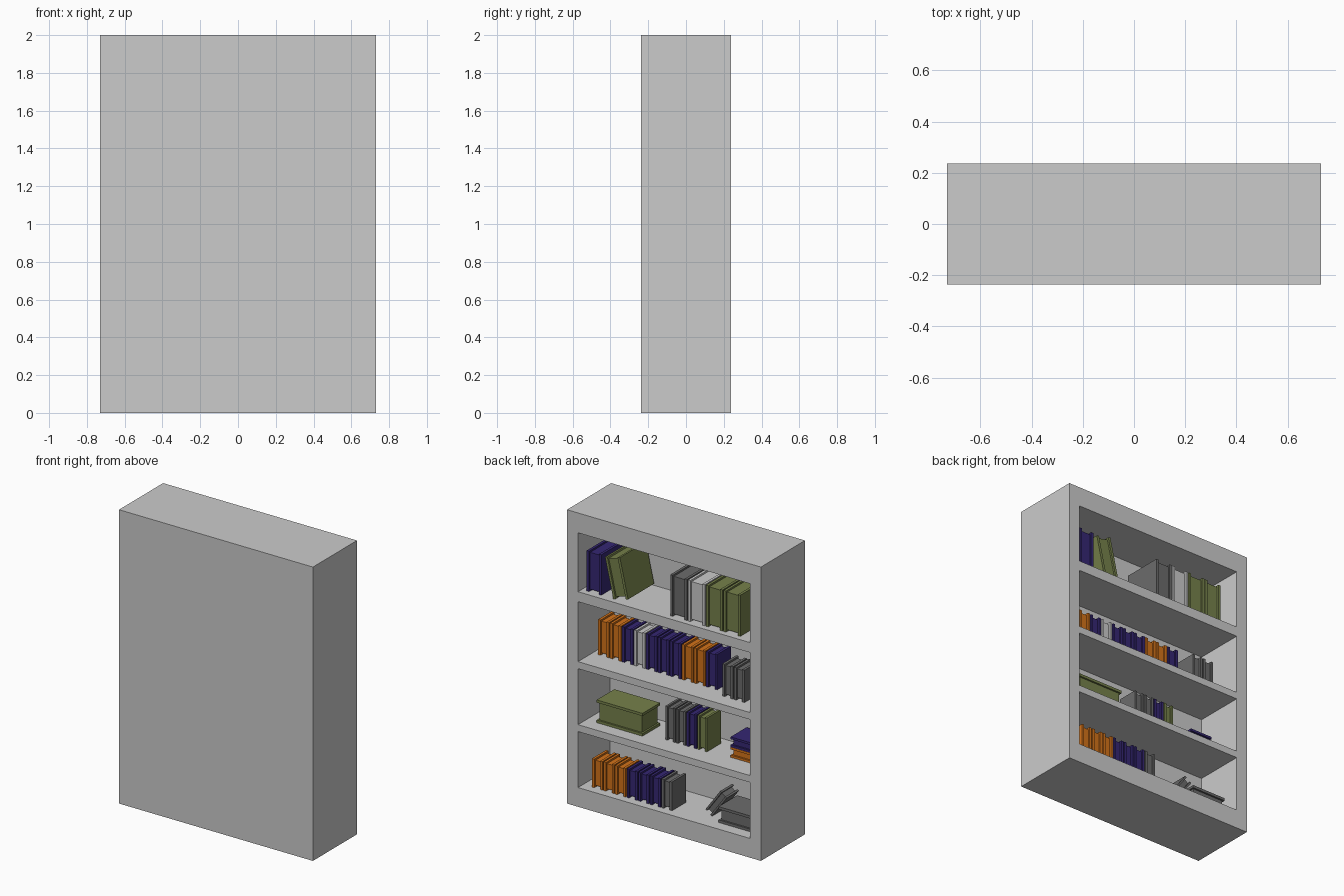
import bpy, bmesh, math
from mathutils import Matrix, Vector

if "Cube" in bpy.data.objects:
    bpy.data.objects.remove(bpy.data.objects["Cube"])

W, D, H = 0.73, 0.237, 2.0          # half width, half depth, height
IN = 0.647                          # half width of the openings
BACK = -0.108                       # inner face of the back panel

COLORS = {
    "navy": (0.035, 0.02, 0.17, 1), "orange": (0.65, 0.17, 0.01, 1),
    "green": (0.18, 0.22, 0.07, 1), "grey": (0.15, 0.15, 0.15, 1),
    "white": (0.8, 0.8, 0.8, 1),
}
mats = {}
for key, col in COLORS.items():
    mats[key] = bpy.data.materials.new(key + "_cover")
    mats[key].diffuse_color = col


def add_box(bm, lo, hi):
    lo, hi = Vector(lo), Vector(hi)
    m = Matrix.Translation((lo + hi) / 2) @ Matrix.Diagonal((*(hi - lo), 1))
    bmesh.ops.create_cube(bm, size=1, matrix=m)


def finish(bm, name):
    me = bpy.data.meshes.new(name)
    bm.to_mesh(me)
    bm.free()
    ob = bpy.data.objects.new(name, me)
    bpy.context.collection.objects.link(ob)
    return ob


def book(color, pos, thick, depth, height, tilt=0.0, flat=False):
    """Two cover boards around an inset block. pos = the +x, +y, bottom corner."""
    bm = bmesh.new()
    c = min(0.018, thick * 0.22)
    e = 0.012
    add_box(bm, (-c, -depth, 0), (0, 0, height))
    add_box(bm, (-thick, -depth, 0), (-thick + c, 0, height))
    add_box(bm, (-thick + c, -depth + e, e), (-c, -e, height - e))
    if flat:      # lay it down: thickness becomes z, height runs towards -x
        bm.transform(Matrix.Rotation(-math.pi / 2, 4, 'Y'))
    bm.transform(Matrix.Rotation(tilt, 4, 'Y'))
    # rest the lowest point on the shelf, the corner at the given x
    zmin = min(v.co.z for v in bm.verts)
    low = [v.co.x for v in bm.verts if v.co.z < zmin + 1e-4]
    xref = max(v.co.x for v in bm.verts) if flat else max(low)
    bm.transform(Matrix.Translation((pos[0] - xref, pos[1], pos[2] - zmin)))
    ob = finish(bm, color + "_book")
    ob.data.materials.append(mats[color])


def row(colors, a0, a1, b, depth, height, z):
    """Upright books; a = distance from the +x side, b = distance from the open face."""
    pitch = (a1 - a0) / len(colors)
    for i, col in enumerate(colors):
        book(col, (W - a0 - i * pitch, D - b, z), pitch - 0.008, depth, height)


# bookcase carcass, openings cut from the solid block
shelves = [(0.131, 0.512), (0.559, 0.94), (0.988, 1.396), (1.464, 1.865)]
bm = bmesh.new()
add_box(bm, (-W, -D, 0), (W, D, H))
case = finish(bm, "bookcase")
bm = bmesh.new()
for z0, z1 in shelves:
    add_box(bm, (-IN, BACK, z0), (IN, D + 0.1, z1))
cutter = finish(bm, "opening_cutter")
cutter.hide_render = True
cutter.hide_viewport = True
mod = case.modifiers.new("openings", 'BOOLEAN')
mod.operation = 'DIFFERENCE'
mod.solver = 'EXACT'
mod.object = cutter

Z4, Z3, Z2, Z1 = (s[0] for s in shelves)

# top shelf: one upright, one leaning, four upright
row(["navy"], 0.12, 0.238, 0.04, 0.28, 0.275, Z1)
book("green", (W - 0.32, D - 0.04, Z1), 0.115, 0.28, 0.275, tilt=math.radians(13))
row(["grey", "white", "green", "green"], 0.75, 1.285, 0.04, 0.28, 0.28, Z1)

# second shelf
row(["orange", "orange", "navy", "white", "navy", "navy", "navy",
     "orange", "orange", "navy"], 0.126, 1.03, 0.155, 0.15, 0.24, Z2)
row(["grey", "grey"], 1.1, 1.275, 0.1, 0.15, 0.22, Z2)

# third shelf: lying book, short row, stack of two
book("green", (W - 0.16, D - 0.09, Z3), 0.155, 0.19, 0.345, flat=True)
row(["grey", "grey", "navy", "green"], 0.65, 0.97, 0.13, 0.15, 0.23, Z3)
for i, col in enumerate(["orange", "navy"]):
    book(col, (W - 1.127, D - 0.15, Z3 + 0.07 * i), 0.069, 0.17, 0.17, flat=True)

# bottom shelf: row, lying book and a book leaning on it
row(["orange"] * 3 + ["navy"] * 3 + ["grey"], 0.15, 0.76, 0.055, 0.15, 0.195, Z4)
book("grey", (W - 1.085, D - 0.08, Z4), 0.108, 0.2, 0.26, flat=True)
book("grey", (W - 1.0, D - 0.13, Z4), 0.06, 0.13, 0.19, tilt=math.radians(-36))

for m in bpy.data.materials:
    if m.users and not m.is_grease_pencil:
        m.use_nodes = True
        m.node_tree.nodes["Principled BSDF"].inputs["Base Color"].default_value = m.diffuse_color
